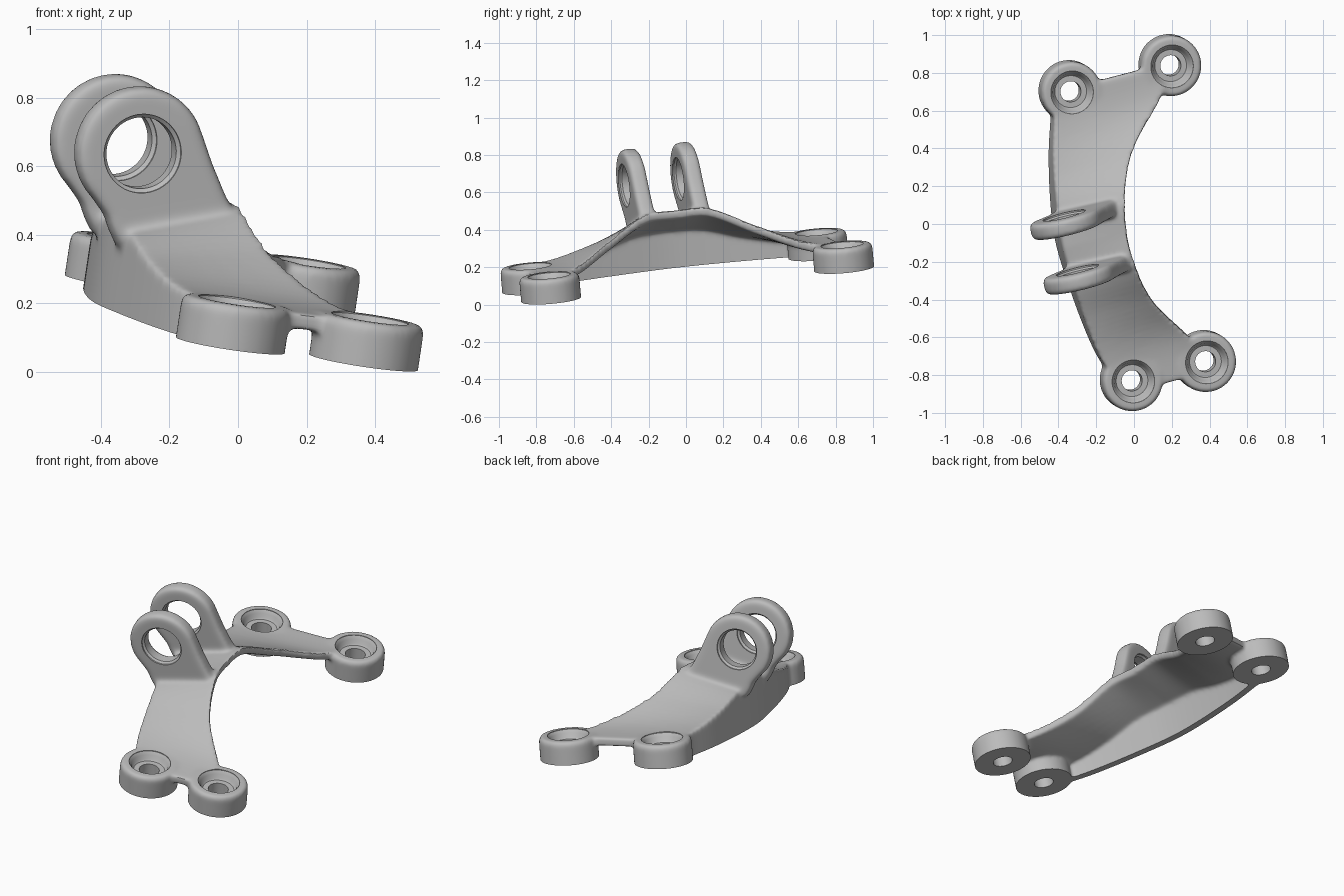
import bpy, bmesh, math
from mathutils import Matrix, Vector

if "Cube" in bpy.data.objects:
    bpy.data.objects.remove(bpy.data.objects["Cube"], do_unlink=True)

grey = bpy.data.materials.new("cast grey")
grey.use_nodes = True
grey.diffuse_color = (0.5, 0.5, 0.5, 1)
grey.node_tree.nodes["Principled BSDF"].inputs["Base Color"].default_value = (0.5, 0.5, 0.5, 1)


def make(name, bm):
    bmesh.ops.recalc_face_normals(bm, faces=bm.faces[:])
    me = bpy.data.meshes.new(name)
    bm.to_mesh(me)
    bm.free()
    ob = bpy.data.objects.new(name, me)
    bpy.context.collection.objects.link(ob)
    me.materials.append(grey)
    return ob


def loft(name, rings):
    """Skin closed rings of points and cap both ends."""
    bm = bmesh.new()
    loops = [[bm.verts.new(p) for p in ring] for ring in rings]
    n = len(loops[0])
    for a, b in zip(loops, loops[1:]):
        for i in range(n):
            j = (i + 1) % n
            bm.faces.new((a[i], a[j], b[j], b[i]))
    bm.faces.new(loops[0])
    bm.faces.new(loops[-1])
    return make(name, bm)


def lathe(name, profile, x, y, sides=64):
    """Solid of revolution about z; profile is (radius, height)."""
    turn = [math.tau * i / sides for i in range(sides)]
    return loft(name, [[(x + r * math.cos(t), y + r * math.sin(t), z) for t in turn]
                       for r, z in profile])


def smooth_curve(keys, v):
    """Cubic interpolation through (position, value) keys."""
    i = 0
    while i < len(keys) - 2 and v > keys[i + 1][0]:
        i += 1

    def slope(k):
        a, b = keys[max(k - 1, 0)], keys[min(k + 1, len(keys) - 1)]
        return (b[1] - a[1]) / (b[0] - a[0])
    (x0, y0), (x1, y1) = keys[i], keys[i + 1]
    h = x1 - x0
    t = (v - x0) / h
    return ((2*t**3 - 3*t*t + 1) * y0 + (t**3 - 2*t*t + t) * h * slope(i)
            + (3*t*t - 2*t**3) * y1 + (t**3 - t*t) * h * slope(i + 1))


# Arched bridge: sloping top sheet with one outer wall, open on the inner side
outer_edge = [(-.86, -.2), (-.74, -.31), (-.66, -.35), (-.5, -.385), (-.25, -.415), (0, -.43),
              (.2, -.41), (.45, -.36), (.62, -.31), (.72, -.27), (.82, -.16)]
inner_edge = [(-.86, .18), (-.74, .17), (-.63, .12), (-.39, -.03), (-.15, -.09), (.05, -.085),
              (.24, -.035), (.42, .07), (.63, .28), (.74, .35), (.82, .37)]
outer_height = [(0, .25), (.2, .237), (.4, .18), (.63, .135), (.9, .12)]
inner_height = [(0, .355), (.17, .352), (.4, .24), (.63, .145), (.9, .12)]
wall_foot = [(0, -.04), (.35, -.04), (.67, -.04), (.78, .04), (.9, .045)]
skin = .048


def section(v):
    a, b = smooth_curve(outer_edge, v), smooth_curve(inner_edge, v)
    h, k, f = (smooth_curve(c, abs(v)) for c in (outer_height, inner_height, wall_foot))
    pts = [(a, f), (a, h), (b, k), (b, k - skin), (a + skin, h - skin), (a + skin, f)]
    return [(x, v, z) for x, z in pts]


start, end, count = -.85, .8, 60
parts = [loft("bridge", [section(start + (end - start) * i / count) for i in range(count + 1)])]

# Four foot bosses
feet = [(-.17, .778), (.381, .778), (-.219, -.796), (.186, -.796)]
for x, y in feet:
    parts.append(lathe("foot_boss", [(.161, -.04), (.161, .115), (.15, .13)], x, y))

# Two upright lugs with rounded rims
eye_x, eye_z, eye_r = -.41, .471, .192
outline = [(eye_x + eye_r * math.cos(math.radians(d)), eye_z + eye_r * math.sin(math.radians(d)))
           for d in range(32, 240, 8)]
outline += [(-.485, .275), (-.465, .235), (-.435, .19), (-.13, .3), (-.1, .33), (-.135, .375), (-.19, .465)]
for y in (-.15, .15):
    lug = loft("lug", [[(x, y + s * .045, z) for x, z in outline] for s in (-1, 1)])
    bm = bmesh.new()
    bm.from_mesh(lug.data)
    rim = [e for e in bm.edges if any(len(f.verts) > 4 for f in e.link_faces)]
    bmesh.ops.bevel(bm, geom=rim, offset=.024, segments=3, profile=.5, affect='EDGES')
    bm.to_mesh(lug.data)
    bm.free()
    parts.append(lug)

# Fuse everything into one casting with soft fillets
bpy.ops.object.select_all(action='DESELECT')
for p in parts:
    p.select_set(True)
body = parts[0]
bpy.context.view_layer.objects.active = body
bpy.ops.object.join()
body.name = "mounting_bracket"


def apply(kind, **settings):
    m = body.modifiers.new(kind.lower(), kind)
    for key, value in settings.items():
        setattr(m, key, value)
    bpy.ops.object.modifier_apply(modifier=m.name)


apply('REMESH', mode='VOXEL', voxel_size=.01)
apply('SMOOTH', factor=.5, iterations=12)

# Machined cuts: flat base, countersunk foot holes, pin bore
bm = bmesh.new()
bmesh.ops.create_cube(bm, size=1, matrix=Matrix.Translation((0, 0, -.2)) @ Matrix.Diagonal((3, 3, .4, 1)))
cutters = [make("base_cutter", bm)]
for x, y in feet:
    cutters.append(lathe("foot_cutter", [(.055, -.1), (.055, .08), (.085, .08), (.093, .088),
                                         (.1, .11), (.114, .127), (.114, .3)], x, y))
pin = [(.116, -.3), (.116, -.187), (.105, -.178), (.105, -.122), (.116, -.113),
       (.116, .113), (.105, .122), (.105, .178), (.116, .187), (.116, .3)]
bore = lathe("pin_cutter", pin, 0, 0)
bore.data.transform(Matrix.Translation((eye_x, 0, eye_z)) @ Matrix.Rotation(-math.pi / 2, 4, 'X'))
cutters.append(bore)
for c in cutters:
    c.hide_render = True
    apply('BOOLEAN', operation='DIFFERENCE', solver='EXACT', object=c)
    bpy.data.objects.remove(c, do_unlink=True)

# Tilt into the resting pose
up = Vector((.15, -.087, 1)).normalized()
along = Vector((.9677, .252, -.123))
along = (along - up * along.dot(up)).normalized()
across = up.cross(along)
pose = Matrix((along, across, up)).transposed().to_4x4()
body.data.transform(Matrix.Translation((0, 0, .1455)) @ pose)
body.data.materials.clear()
body.data.materials.append(grey)
body.select_set(True)
bpy.ops.object.shade_smooth_by_angle(angle=math.radians(35))
